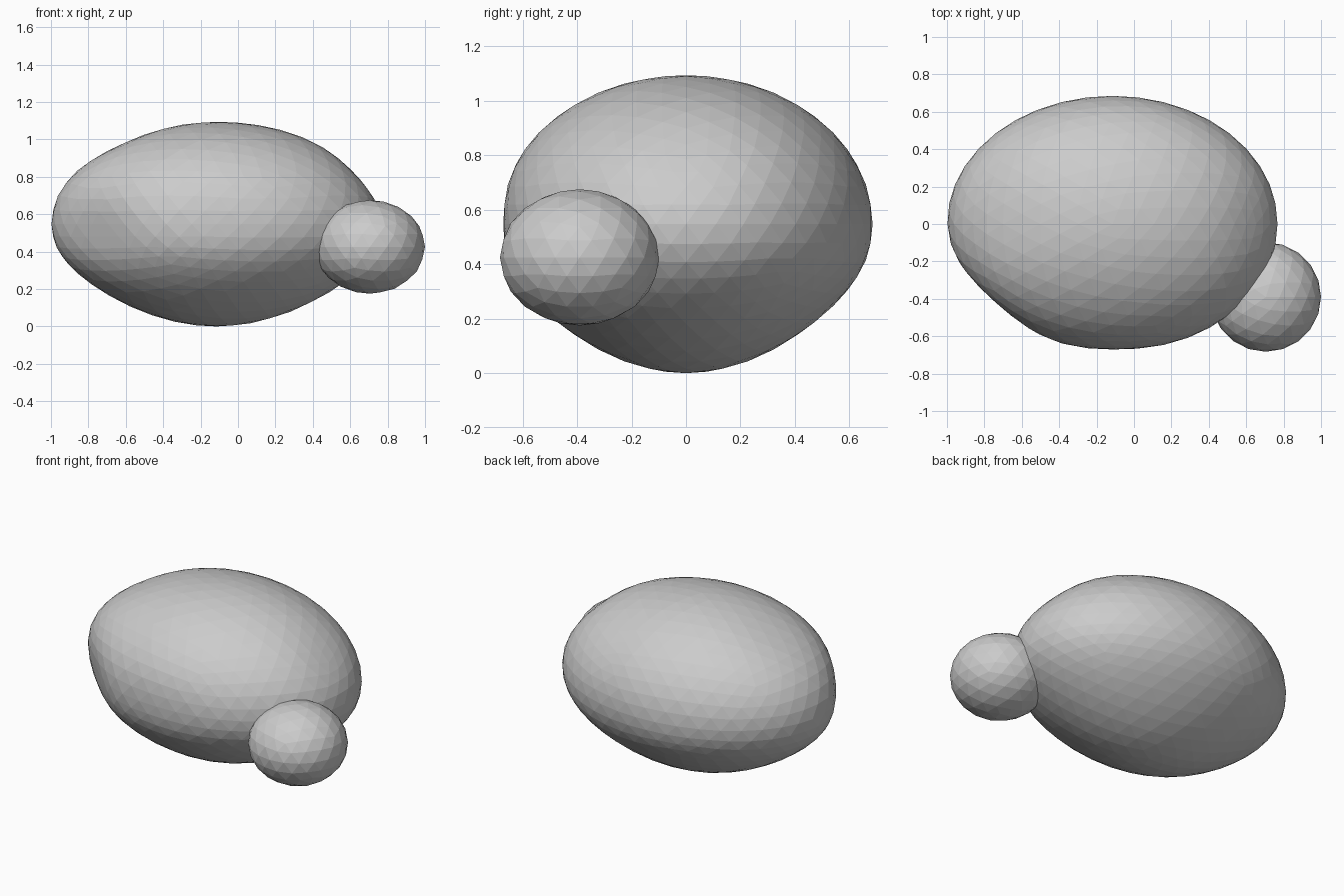
import bpy
import bmesh
import math
from mathutils import Vector

if "Cube" in bpy.data.objects:
    bpy.data.objects.remove(bpy.data.objects["Cube"], do_unlink=True)

# Plain grey clay
grey = bpy.data.materials.new("stone_grey")
grey.use_nodes = True
colour = (0.6, 0.6, 0.6, 1)
grey.diffuse_color = colour
grey.node_tree.nodes["Principled BSDF"].inputs["Base Color"].default_value = colour


def pebble(name, centre, radii, detail, dents=(), taper=0.0):
    """Faceted ellipsoid with soft dents and a slightly pointed underside."""
    bm = bmesh.new()
    bmesh.ops.create_icosphere(bm, subdivisions=detail, radius=1)
    for v in bm.verts:
        d = v.co.normalized()
        scale = 1.0
        for direction, depth, width in dents:
            angle = d.angle(Vector(direction))
            scale -= depth * math.exp(-(angle / width) ** 2)
        p = d * scale
        if d.z < 0:
            p.z *= 1 - taper * -d.z * (1 + d.z)
        v.co = Vector(c + r * q for c, r, q in zip(centre, radii, p))
    mesh = bpy.data.meshes.new(name)
    bm.to_mesh(mesh)
    bm.free()
    mesh.materials.append(grey)
    obj = bpy.data.objects.new(name, mesh)
    bpy.context.collection.objects.link(obj)
    return obj


# Large egg-like body, flattened at the front right
body_dents = [
    ((-0.75, -0.65, -0.1), 0.08, 0.4),
    ((0, -1, 0), 0.02, 0.3),
    ((-0.6, 0, 0.8), 0.03, 0.35),
    ((0.85, 0, 0.5), 0.03, 0.35),
]
pebble("large_body", (-0.115, 0, 0.547), (0.885, 0.685, 0.547), 4, body_dents, 0.45)

# Small ball nested into the front left
pebble("small_ball", (0.705, -0.39, 0.425), (0.295, 0.293, 0.25), 3)
